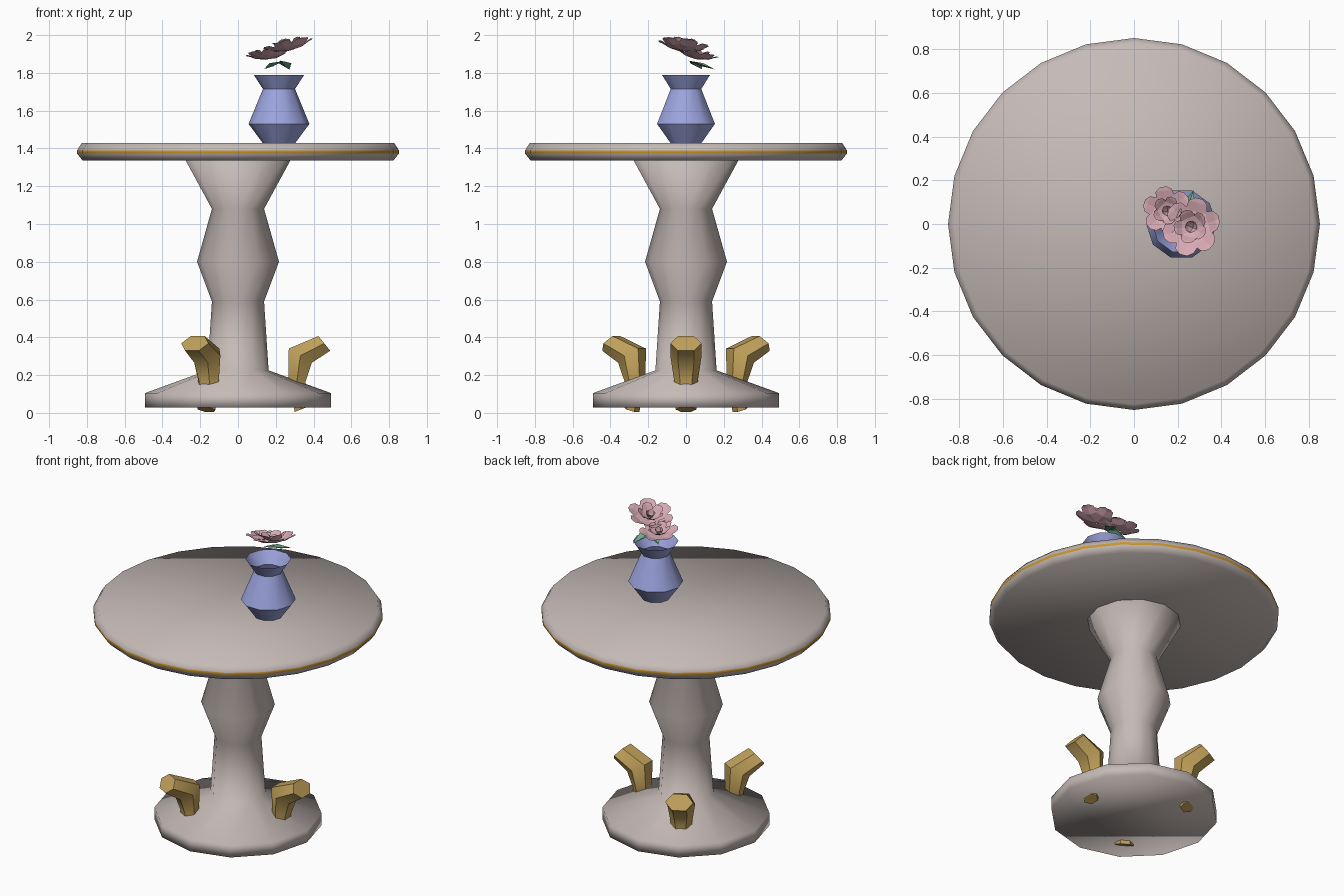
import bpy, bmesh, math
from mathutils import Vector, Matrix

if "Cube" in bpy.data.objects:
    bpy.data.objects.remove(bpy.data.objects["Cube"])


def mat(name, rgb):
    """Flat colour given as sRGB 0-255, stored linear."""
    m = bpy.data.materials.new(name)
    lin = [((c / 255 + 0.055) / 1.055) ** 2.4 for c in rgb]
    m.diffuse_color = (*lin, 1)
    m.use_nodes = True
    m.node_tree.nodes["Principled BSDF"].inputs["Base Color"].default_value = m.diffuse_color
    return m


STONE = mat("warm grey", (197, 186, 182))
BAND = mat("gold trim", (200, 148, 48))
GOLD = mat("muted gold", (192, 160, 90))
BLUE = mat("vase blue", (155, 164, 222))
PINK = mat("petal pink", (216, 170, 180))
GREEN = mat("leaf green", (112, 172, 138))


def finish(name, bm, mats, smooth=True, angle=None):
    me = bpy.data.meshes.new(name)
    bm.to_mesh(me)
    bm.free()
    for m in mats:
        me.materials.append(m)
    ob = bpy.data.objects.new(name, me)
    bpy.context.collection.objects.link(ob)
    for p in me.polygons:
        p.use_smooth = smooth
    if angle:
        bpy.ops.object.select_all(action='DESELECT')
        ob.select_set(True)
        bpy.context.view_layer.objects.active = ob
        bpy.ops.object.shade_smooth_by_angle(angle=math.radians(angle))
    return ob


def skin(bm, rings, cap_start=True, cap_end=True):
    """Join rings of points into a tube; returns the face rows."""
    vs = [[bm.verts.new(p) for p in ring] for ring in rings]
    n = len(vs[0])
    rows = [[bm.faces.new((a[j], a[(j + 1) % n], b[(j + 1) % n], b[j])) for j in range(n)]
            for a, b in zip(vs, vs[1:])]
    if cap_start:
        bm.faces.new(vs[0][::-1])
    if cap_end:
        bm.faces.new(vs[-1])
    return rows


def lathe(bm, profile, sides, cx=0, **caps):
    rings = [[(cx + r * math.cos(2 * math.pi * k / sides),
               r * math.sin(2 * math.pi * k / sides), z) for k in range(sides)]
             for r, z in profile]
    return skin(bm, rings, **caps)


# Round table top with a gold band around the rim
bm = bmesh.new()
rows = lathe(bm, [(0.822, 1.335), (0.852, 1.373), (0.852, 1.39), (0.826, 1.43)], 24)
for f in rows[1]:
    f.material_index = 1
finish("table_top", bm, [STONE, BAND])

# Turned pedestal and wide base
bm = bmesh.new()
lathe(bm, [(0.492, 0.028), (0.492, 0.105), (0.162, 0.225), (0.138, 0.59),
           (0.217, 0.80), (0.138, 1.08), (0.277, 1.336)], 12)
finish("pedestal", bm, [STONE])

# Three bent gold feet: centre r, z, cross direction, half thickness, half width
FOOT = [(0.333, 0.018, 0.93, 0.36, 0.035, 0.055),
        (0.312, 0.172, 1.0, -0.10, 0.046, 0.063),
        (0.330, 0.303, 0.85, -0.52, 0.072, 0.083),
        (0.457, 0.368, 0.62, -0.78, 0.050, 0.083)]
for i in range(3):
    bm = bmesh.new()
    rot = Matrix.Rotation(i * 2 * math.pi / 3, 3, 'Z')
    rings = []
    for r, z, ux, uz, h, w in FOOT:
        ring = []
        for k in range(6):
            a = k * math.pi / 3
            s = h * math.sin(a) / math.sin(math.pi / 3)
            ring.append(rot @ Vector((r + ux * s, w * math.cos(a), z + uz * s)))
        rings.append(ring)
    skin(bm, rings)
    bmesh.ops.recalc_face_normals(bm, faces=bm.faces)
    finish(f"foot_{i + 1}", bm, [GOLD], angle=50)

# Open faceted vase
bm = bmesh.new()
lathe(bm, [(0.087, 1.43), (0.161, 1.53), (0.085, 1.715), (0.134, 1.79)], 10,
      cx=0.217, cap_end=False)
finish("vase", bm, [BLUE], angle=35)


# Flowers: rings of cupped petals; each petal is (radius, half width, height) rows
PETAL = [(0.008, 0.012, 0.0), (0.075, 0.052, 0.010), (0.115, 0.045, 0.030), (0.135, 0.018, 0.036)]


def flower(name, centre, normal, size, turn):
    bm = bmesh.new()
    tilt = Vector((0, 0, 1)).rotation_difference(Vector(normal)).to_matrix()
    # count, scale, lift angle, twist
    for n, s, lift, twist in ((6, 1.0, 0, 0), (5, 0.68, 20, 25), (4, 0.36, 42, 10)):
        for k in range(n):
            rot = (tilt @ Matrix.Rotation(math.radians(360 * k / n + twist + turn), 3, 'Z')
                   @ Matrix.Rotation(math.radians(-lift), 3, 'Y'))
            pts = []
            for r, w, h in PETAL:
                row = ((-w, h + w * 0.15), (0, h), (w, h + w * 0.15))
                pts.append([bm.verts.new(Vector(centre) + rot @ (Vector((r, y, z)) * s * size))
                            for y, z in row])
            for a, b in zip(pts, pts[1:]):
                for j in range(2):
                    bm.faces.new((a[j], b[j], b[j + 1], a[j + 1]))
    finish(name, bm, [PINK], smooth=False)


flower("flower_right", (0.270, -0.018, 1.918), (-0.22, 0.14, 1), 1.0, 15)
flower("flower_left", (0.155, 0.055, 1.873), (-0.08, 0.18, 1), 0.84, 40)

# Two folded leaves under the flowers
for i, (base, tip) in enumerate((((0.225, 0.01, 1.865), (0.272, 0.153, 1.818)),
                                 ((0.235, 0.02, 1.862), (0.138, 0.085, 1.820)))):
    bm = bmesh.new()
    b, t = Vector(base), Vector(tip)
    side = (t - b).cross(Vector((0, 0, 1))).normalized() * 0.036
    mid = b.lerp(t, 0.5)
    ends = [bm.verts.new(p) for p in (b, mid + Vector((0, 0, -0.006)), t)]
    for s in (1, -1):
        v = bm.verts.new(mid + side * s + Vector((0, 0, 0.010)))
        f = (ends[0], v, ends[2], ends[1])
        bm.faces.new(f if s > 0 else f[::-1])
    finish(f"leaf_{i + 1}", bm, [GREEN], smooth=False)
